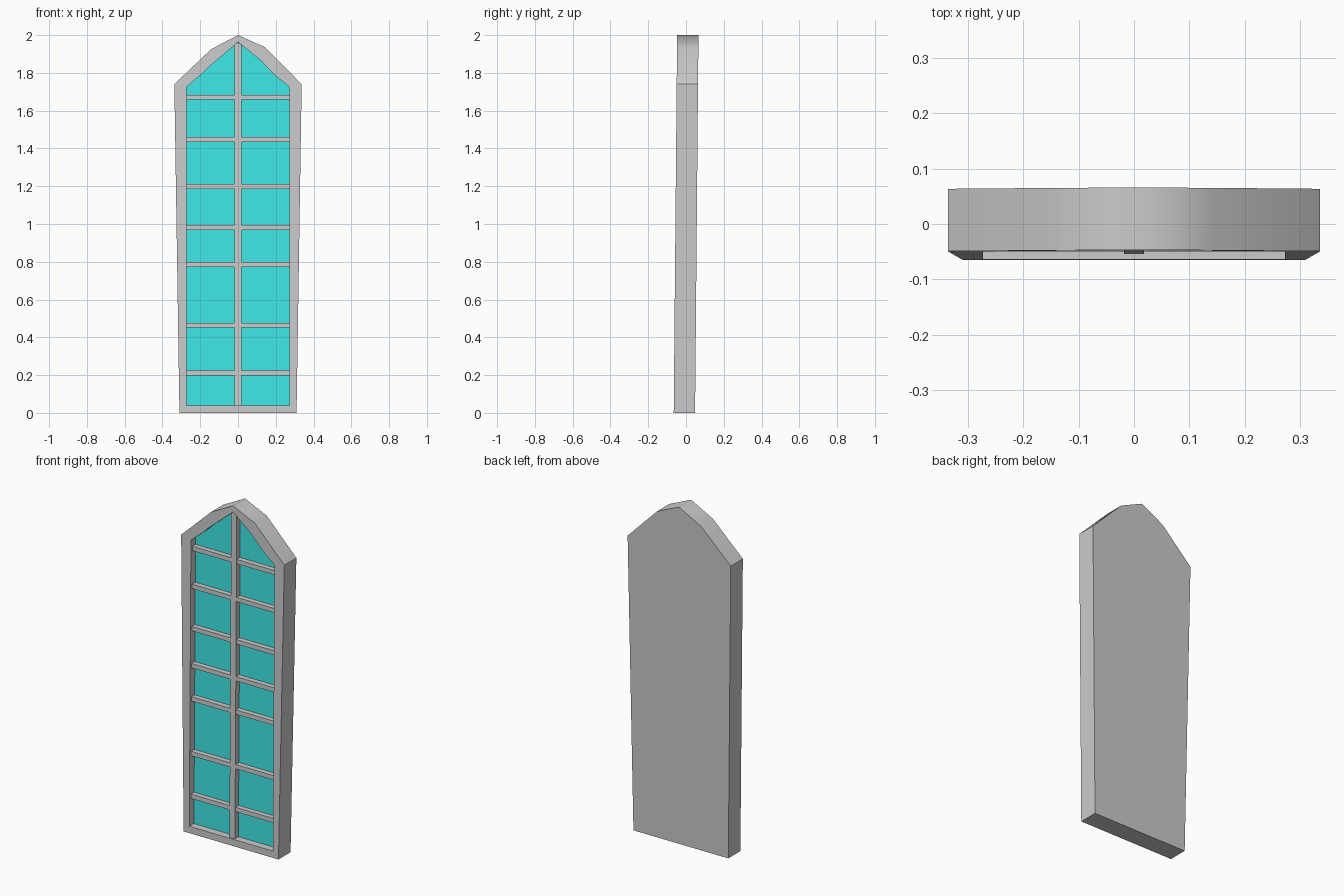
import bpy, bmesh
from mathutils import Vector

if "Cube" in bpy.data.objects:
    bpy.data.objects.remove(bpy.data.objects["Cube"])

LEAN = 0.009          # backward lean per unit of height
FRONT, BACK = -0.065, 0.048
GLASS = FRONT + 0.043


def ring(bm, pts, y):
    """Closed loop of vertices from (x, z) points, leaning with height."""
    return [bm.verts.new((x, y + LEAN * z, z)) for x, z in pts]


def walls(bm, a, b):
    n = len(a)
    return [bm.faces.new((a[i], a[(i + 1) % n], b[(i + 1) % n], b[i])) for i in range(n)]


def finish(name, bm, color=None):
    me = bpy.data.meshes.new(name)
    bm.to_mesh(me)
    bm.free()
    ob = bpy.data.objects.new(name, me)
    bpy.context.collection.objects.link(ob)
    if color:
        mat = bpy.data.materials.new(name)
        mat.diffuse_color = color
        mat.use_nodes = True
        mat.node_tree.nodes["Principled BSDF"].inputs["Base Color"].default_value = mat.diffuse_color
        me.materials.append(mat)
    return ob


def prism(name, pts, y0, y1):
    bm = bmesh.new()
    a, b = ring(bm, pts, y0), ring(bm, pts, y1)
    walls(bm, a, b)
    bm.faces.new(a)
    bm.faces.new(b[::-1])
    bmesh.ops.recalc_face_normals(bm, faces=bm.faces)
    return finish(name, bm)


# Outlines, counter-clockwise seen from the front
outer = [(-0.31, 0), (0.31, 0), (0.337, 1.74), (0.143, 1.936),
         (0, 2.0), (-0.143, 1.925), (-0.337, 1.74)]
inner = [(-0.273, 0.04), (0.273, 0.04), (0.273, 1.725), (0.195, 1.787), (0.116, 1.87),
         (0, 1.963), (-0.15, 1.835), (-0.2, 1.787), (-0.273, 1.725)]

# Frame: front border, outer walls, solid back and opening reveal
bm = bmesh.new()
of, ob_ = ring(bm, outer, FRONT), ring(bm, outer, BACK)
inf, inb = ring(bm, inner, FRONT), ring(bm, inner, GLASS)
sides = walls(bm, of, ob_)
walls(bm, inb, inf)
bm.faces.new(ob_[::-1])
rim = [bm.edges.get((l[i], l[(i + 1) % len(l)])) for l in (of, inf) for i in range(len(l))]
bmesh.ops.triangle_fill(bm, use_beauty=True, edges=rim, normal=Vector((0, -1, 0)))
bmesh.ops.recalc_face_normals(bm, faces=bm.faces)
# The reveal must face into the opening, outer walls away from it
bm.normal_update()
if sides[1].normal.x < 0:
    bmesh.ops.reverse_faces(bm, faces=bm.faces)
# Smooth shading over the arch only
arch = set(sides[2:6])
for f in arch:
    f.smooth = True
for e in bm.edges:
    e.smooth = all(f in arch for f in e.link_faces)
finish("window_frame", bm)

# Glass pane
bm = bmesh.new()
bm.faces.new(ring(bm, inner, GLASS))
finish("glass_pane", bm, (0.05, 0.8, 0.8, 1))

# Vertical bar with pointed top
w = 0.018
prism("vertical_bar", [(-w, 0.04), (w, 0.04), (w, 1.947), (0, 1.962), (-w, 1.947)],
      FRONT + 0.01, GLASS + 0.003)

# Horizontal bars, unevenly spaced
h = 0.013
for i, z in enumerate((0.212, 0.464, 0.785, 0.981, 1.199, 1.448, 1.671)):
    prism(f"horizontal_bar_{i + 1}",
          [(-0.273, z - h), (0.273, z - h), (0.273, z + h), (-0.273, z + h)],
          FRONT + 0.013, GLASS + 0.003)
